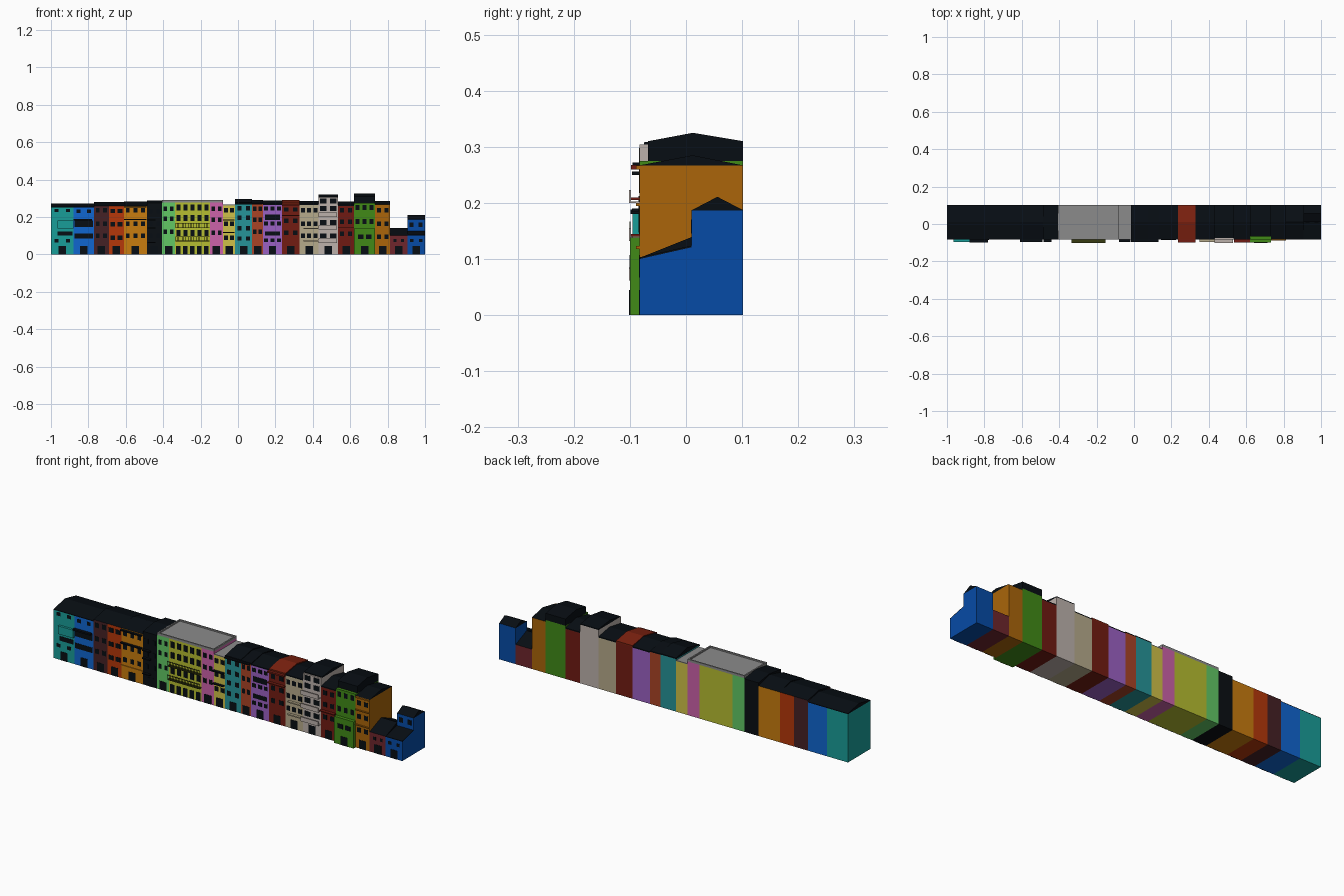
import bpy

FRONT, BACK, MID = -0.083, 0.102, 0.012
mats = {}


def material(hexcol):
    if hexcol not in mats:
        rgb = [(int(hexcol[i:i + 2], 16) / 255) ** 2.2 for i in (0, 2, 4)]
        m = bpy.data.materials.new("paint_" + hexcol)
        m.diffuse_color = (*rgb, 1)
        mats[hexcol] = m
    return mats[hexcol]


def mesh_object(name, verts, faces, col):
    me = bpy.data.meshes.new(name)
    me.from_pydata(verts, [], faces)
    if col:
        me.materials.append(material(col))
    ob = bpy.data.objects.new(name, me)
    bpy.context.collection.objects.link(ob)
    return ob


def prism(name, profile, x0, x1, col):
    """Extrude a y-z outline (counter-clockwise from +x) along x."""
    n = len(profile)
    verts = [(x, y, z) for x in (x0, x1) for y, z in profile]
    faces = [tuple(range(n))[::-1], tuple(range(n, 2 * n))]
    faces += [(i, (i + 1) % n, n + (i + 1) % n, n + i) for i in range(n)]
    return mesh_object(name, verts, faces, col)


def boxes(name, items, col):
    """Several boxes (x0, x1, y0, y1, z0, z1) in one object."""
    verts, faces = [], []
    for x0, x1, y0, y1, z0, z1 in items:
        b = len(verts)
        verts += [(x, y, z) for x in (x0, x1) for y in (y0, y1) for z in (z0, z1)]
        faces += [tuple(b + i for i in f) for f in
                  ((0, 1, 3, 2), (4, 6, 7, 5), (0, 4, 5, 1), (2, 3, 7, 6), (0, 2, 6, 4), (1, 5, 7, 3))]
    return mesh_object(name, verts, faces, col)


DARK = "10151A"


def house(name, x0, x1, h, top, col, roof=DARK, eave=None, front=FRONT):
    """Wall block with a gabled roof; eave lifts the roof on a dark attic."""
    boxes(name + "_walls", [(x0, x1, FRONT, BACK, 0, h)], col)
    if top > h:
        e = eave or h
        prof = [(front, h), (BACK, h)]
        if eave:
            prof.append((BACK, e))
        prof.append((MID, top))
        if eave:
            prof.append((front, e))
        prism(name + "_roof", prof, x0, x1, roof)


def windows(name, x0, x1, cols, rows, h=0.024, w=0.021, door=True, y=FRONT):
    """Even grid of dark panes plus a street door."""
    items, step = [], (x1 - x0) / cols
    for z in rows:
        for i in range(cols):
            c = x0 + (i + 0.5) * step
            items.append((c - w / 2, c + w / 2, y - 0.001, y + 0.004, z - h / 2, z + h / 2))
    boxes(name + "_windows", items, DARK)
    if door:
        c = (x0 + x1) / 2
        boxes(name + "_door", [(c - 0.02, c + 0.02, y - 0.0012, y + 0.004, 0, 0.045)], DARK)


def bands(name, x0, x1, spans, out=0.0015, col=DARK):
    """Wide shop fronts, ledges or canopies across a facade."""
    boxes(name, [(x0, x1, FRONT - out, FRONT + 0.004, a, b) for a, b in spans], col)


# Left group: blocks under one long dark roof
house("teal_end", -1.0, -0.88, 0.25, 0.272, "1F9C97", eave=0.253)
boxes("teal_bay", [(-0.965, -0.88, -0.095, FRONT, 0.138, 0.18)], "1F9C97")
windows("teal_end", -1.0, -0.88, 2, [0.235, 0.073], h=0.018)
bands("teal_end_bands", -0.965, -0.885, [(0.1, 0.123)])
house("blue_house", -0.88, -0.77, 0.25, 0.272, "1766CF", eave=0.253)
windows("blue_house", -0.88, -0.77, 2, [0.23], h=0.018)
bands("blue_house_bands", -0.875, -0.775, [(0.147, 0.18), (0.085, 0.112)])
bands("blue_house_canopy", -0.88, -0.78, [(0.18, 0.188)], 0.016)
house("brown_house", -0.77, -0.69, 0.26, 0.279, "472629")
windows("brown_house", -0.77, -0.69, 2, [0.235, 0.165, 0.1])
house("rust_house", -0.69, -0.61, 0.26, 0.279, "B43A12")
windows("rust_house", -0.69, -0.61, 2, [0.232, 0.16, 0.09], w=0.026)
house("amber_house", -0.61, -0.487, 0.26, 0.284, "C77B16")
windows("amber_house", -0.61, -0.487, 3, [0.235, 0.165, 0.1])
bands("amber_house_cornice", -0.61, -0.49, [(0.184, 0.19), (0.25, 0.256)], 0.013)
bands("amber_house_ledge", -0.61, -0.49, [(0.065, 0.07)], 0.004, "C77B16")
house("black_house", -0.487, -0.406, 0.275, 0.289, "12161A")
bands("black_house_balconies", -0.483, -0.44, [(0.06, 0.065), (0.138, 0.145), (0.18, 0.186)], 0.014)
windows("black_house", -0.487, -0.406, 2, [0.23, 0.165, 0.1])

# Flat-roofed group with shared grey deck and raised rim
house("green_narrow", -0.406, -0.337, 0.278, 0, "62C765")
windows("green_narrow", -0.406, -0.337, 2, [0.245, 0.19, 0.12], w=0.018)
house("lime_hall", -0.337, -0.15, 0.278, 0, "B5BC34")
windows("lime_hall", -0.337, -0.15, 5, [0.25, 0.195, 0.115], h=0.032, w=0.022, door=False)
windows("lime_hall_street", -0.337, -0.15, 5, [0.022], h=0.044, w=0.024, door=False)
house("pink_house", -0.15, -0.08, 0.278, 0, "CB62A8")
windows("pink_house", -0.15, -0.08, 2, [0.245, 0.185, 0.115], w=0.018)
boxes("flat_roof_deck", [(-0.406, -0.08, FRONT, BACK, 0.278, 0.283)], "8A8A8A")
boxes("flat_roof_rim", [
    (-0.406, -0.08, FRONT, FRONT + 0.007, 0.283, 0.29), (-0.406, -0.08, BACK - 0.007, BACK, 0.283, 0.29),
    (-0.406, -0.399, FRONT + 0.007, BACK - 0.007, 0.283, 0.29),
    (-0.087, -0.08, FRONT + 0.007, BACK - 0.007, 0.283, 0.29)], "8A8A8A")
# Iron balconies on the hall: slab, handrail and balusters
for level in (0.07, 0.14):
    rail = [(-0.335, -0.152, -0.1, FRONT, level, level + 0.004),
            (-0.335, -0.152, -0.101, -0.099, level + 0.024, level + 0.027)]
    rail += [(-0.334 + i * 0.0086, -0.332 + i * 0.0086, -0.101, -0.099, level + 0.004, level + 0.024)
             for i in range(22)]
    boxes("hall_balcony", rail, "3A3D18")

house("yellow_house", -0.08, -0.015, 0.262, 0, "CFC04A")
boxes("yellow_house_flat_roof", [(-0.08, -0.015, FRONT, BACK, 0.262, 0.266)], "8A8A8A")
windows("yellow_house", -0.08, -0.015, 2, [0.235, 0.165, 0.09], w=0.022)
bands("yellow_house_canopy", -0.08, -0.02, [(0.18, 0.186), (0.115, 0.12)], 0.014)

# Middle group with gabled roofs
house("teal_house", -0.015, 0.075, 0.272, 0.297, "2A9398", eave=0.277)
windows("teal_house", -0.015, 0.075, 2, [0.248, 0.195, 0.14, 0.085], w=0.022)
house("brick_house", 0.075, 0.134, 0.27, 0.292, "A8452A", eave=0.275)
windows("brick_house", 0.075, 0.134, 2, [0.245, 0.185, 0.12], w=0.018)
bands("middle_cornice", -0.015, 0.13, [(0.266, 0.272)], 0.012)
house("purple_house", 0.134, 0.235, 0.265, 0.289, "9A61C2", eave=0.27)
windows("purple_house", 0.134, 0.235, 3, [0.245, 0.165, 0.075], h=0.02)
bands("purple_house_bands", 0.145, 0.225, [(0.185, 0.212), (0.1, 0.122)])
house("crimson_house", 0.235, 0.33, 0.268, 0.291, "722219", roof="7B2617", eave=0.275)
windows("crimson_house", 0.235, 0.33, 2, [0.24, 0.18, 0.115], w=0.024)
bands("crimson_ledges", 0.235, 0.33, [(0.205, 0.21), (0.26, 0.268)], 0.015, "722219")
house("beige_house", 0.33, 0.43, 0.265, 0.286, "B5A98A", eave=0.27)
windows("beige_house", 0.33, 0.43, 3, [0.235, 0.165, 0.1], w=0.022)
bands("beige_ledges", 0.35, 0.43, [(0.07, 0.076), (0.135, 0.141)], 0.013, "B5A98A")
house("pale_house", 0.43, 0.535, 0.304, 0.32, "BBB0AA", eave=0.308, front=-0.075)
windows("pale_house", 0.43, 0.535, 2, [0.285, 0.245, 0.17, 0.1], w=0.035, h=0.026)

# Pale balconies: floor plus parapet
for z in (0.065, 0.135, 0.203):
    boxes("pale_balcony", [(0.43, 0.53, -0.102, FRONT, z - 0.003, z),
                           (0.43, 0.53, -0.102, -0.098, z, z + 0.02)], "BBB0AA")

# Right group
house("maroon_tall", 0.535, 0.62, 0.26, 0.284, "6F2019", eave=0.265)
windows("maroon_tall", 0.535, 0.62, 2, [0.235, 0.175, 0.11], w=0.022)
bands("maroon_tall_ledge", 0.535, 0.62, [(0.14, 0.145)], 0.016, "6F2019")
house("green_tower", 0.62, 0.733, 0.275, 0.325, "43891D", eave=0.31, front=-0.068)
boxes("green_bay", [(0.62, 0.733, -0.1, FRONT, 0, 0.138)], "43891D")
windows("green_tower_upper", 0.62, 0.733, 3, [0.25, 0.175], w=0.02, h=0.026, door=False)
windows("green_tower", 0.635, 0.72, 2, [0.095], w=0.03, y=-0.1)
house("ochre_house", 0.733, 0.813, 0.267, 0.285, "A96512")
windows("ochre_house", 0.733, 0.813, 2, [0.235, 0.165, 0.095], w=0.022)
bands("ochre_ledges", 0.733, 0.813, [(0.118, 0.123), (0.195, 0.2), (0.26, 0.267)], 0.006, "A96512")

# Low maroon cottage
prism("maroon_cottage_walls", [(FRONT, 0), (BACK, 0), (BACK, 0.102), (FRONT, 0.102)], 0.813, 0.905, "6E2A30")
prism("maroon_cottage_roof", [(FRONT, 0.102), (BACK, 0.102), (MID, 0.14)], 0.813, 0.905, DARK)
windows("maroon_cottage", 0.82, 0.9, 2, [0.075], w=0.016, h=0.016)

# Blue end cottage with a raised rear storey
prism("blue_cottage_walls", [(FRONT, 0), (BACK, 0), (BACK, 0.187), (0.01, 0.187), (0.01, 0.121),
                             (FRONT, 0.1)], 0.905, 1.0, "0E4CA5")
prism("blue_cottage_lean_roof", [(FRONT, 0.1), (0.01, 0.121), (0.01, 0.124), (FRONT, 0.103)], 0.905, 1.0, DARK)
prism("blue_cottage_top_roof", [(0.01, 0.187), (BACK, 0.187), (0.056, 0.211)], 0.905, 1.0, DARK)
windows("blue_cottage", 0.905, 1.0, 2, [0.075], w=0.018, h=0.016)
windows("blue_cottage_rear_storey", 0.905, 1.0, 2, [0.158], h=0.025, door=False, y=0.01)
